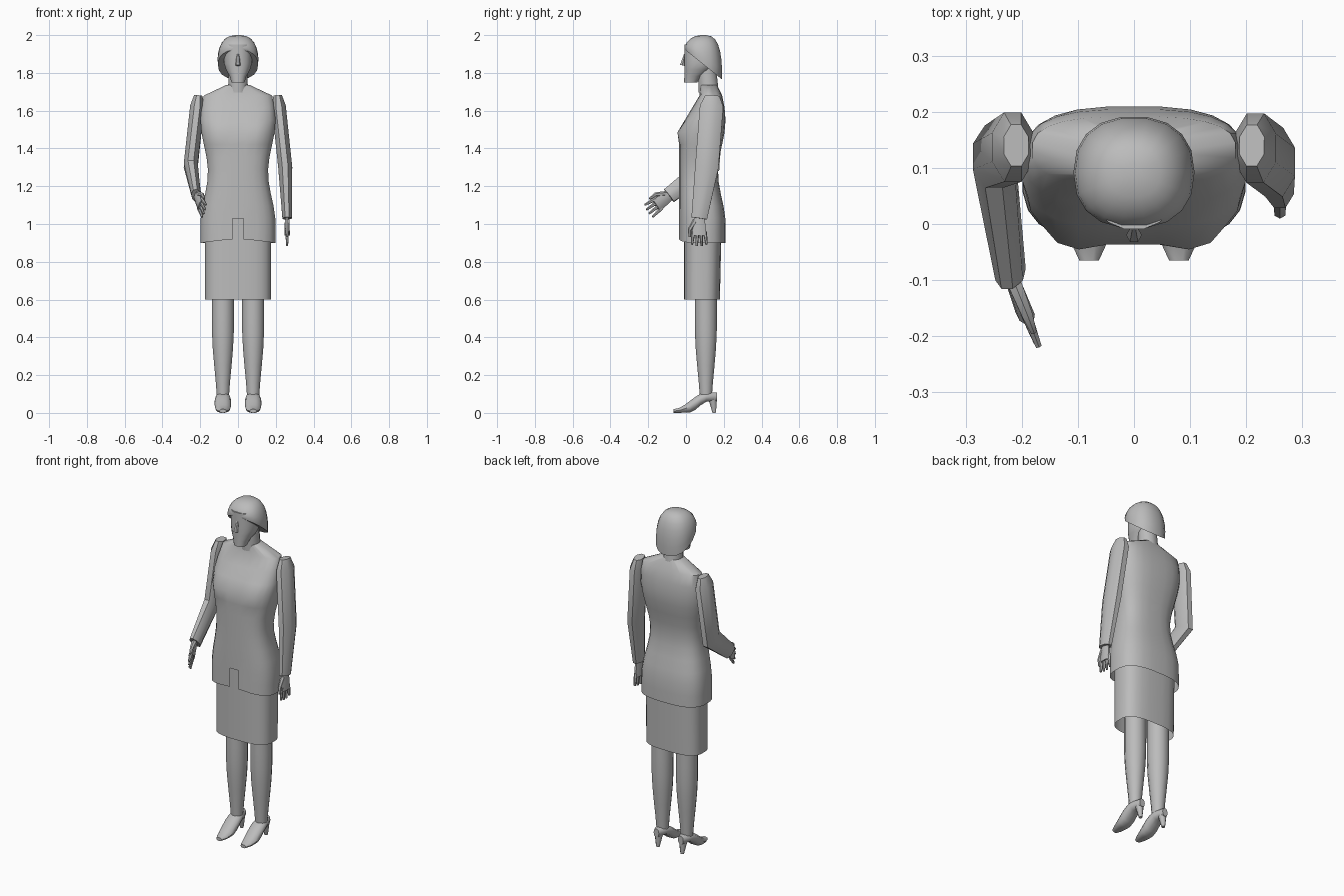
import bpy, bmesh, math
from mathutils import Vector

cube = bpy.data.objects.get("Cube")
if cube:
    bpy.data.objects.remove(cube)

grey = bpy.data.materials.new("plain grey")
grey.use_nodes = True
grey.diffuse_color = (0.5, 0.5, 0.5, 1)
grey.node_tree.nodes["Principled BSDF"].inputs["Base Color"].default_value = grey.diffuse_color


def smooth(value):
    """Ease from zero to one."""
    value = min(max(value, 0), 1)
    return value * value * (3 - 2 * value)


def ring(centre, across, along, sides, power):
    """Rounded outline spanned by two half axes."""
    def bend(value):
        return math.copysign(abs(value) ** (2 / power), value)
    outline = []
    for step in range(sides):
        turn = (step + 0.5) / sides * math.tau - math.pi / 2
        outline.append(centre + across * bend(math.cos(turn)) + along * bend(math.sin(turn)))
    return outline


def level_ring(height, width, front, back, slope=0, sides=16, power=2.3):
    """Body outline at a height, optionally tilted from front to back."""
    depth = (back - front) / 2
    centre = Vector((0, front + depth, height))
    return ring(centre, Vector((width, 0, 0)), Vector((0, depth, slope * depth)), sides, power)


def skin(name, rings, bottom=True, edit=None):
    """Bridge the rings into one object with smooth shading."""
    bm = bmesh.new()
    rows = [[bm.verts.new(point) for point in outline] for outline in rings]
    for lower, upper in zip(rows, rows[1:]):
        for i in range(len(lower)):
            bm.faces.new((lower[i - 1], lower[i], upper[i], upper[i - 1]))
    if bottom:
        bm.faces.new(rows[0][::-1])
    bm.faces.new(rows[-1])
    bmesh.ops.recalc_face_normals(bm, faces=bm.faces)
    if edit:
        edit(bm)
    mesh = bpy.data.meshes.new(name)
    bm.to_mesh(mesh)
    bm.free()
    mesh.materials.append(grey)
    part = bpy.data.objects.new(name, mesh)
    bpy.context.collection.objects.link(part)
    bpy.ops.object.select_all(action='DESELECT')
    part.select_set(True)
    bpy.context.view_layer.objects.active = part
    bpy.ops.object.shade_smooth_by_angle(angle=math.radians(45))


def tube(name, points, sizes, side, flat=1, sides=8):
    """Tapered limb through points; flat is its thickness against its size."""
    points = [Vector(point) for point in points]
    rings = []
    for i, point in enumerate(points):
        before, after = points[max(i - 1, 0)], points[min(i + 1, len(points) - 1)]
        heading = (after - before).normalized()
        across = Vector(side)
        across = (across - heading * across.dot(heading)).normalized()
        rings.append(ring(point, across * sizes[i], heading.cross(across) * sizes[i] * flat, sides, 2))
    skin(name, rings)


# Jacket: hips and chest swell around the waist, the chest slopes to the neck
def jacket_ring(height):
    swell = 0.02 * math.cos((max(height, 1) - 1) / 0.55 * math.tau)
    front = max(height - 1.5, 0) * 0.6 - 0.037
    return level_ring(height, 0.18 + swell, front, 0.19 + swell, sides=24, power=2.8)


def tailor(bm):
    """Shape the bust, lift the front hem and open the split."""
    for vert in bm.verts:
        x, y, z = abs(vert.co.x), vert.co.y, vert.co.z
        if y < 0 and 0.05 < x < 0.15 and 1.45 < z < 1.5:
            vert.co.y -= 0.015
        if y < 0 and z < 1.04:
            if x < 0.05:
                vert.co.x *= 0.6
            if z < 0.95:
                vert.co.z += 0.025 * (1 - x / 0.2)
    split = []
    for face in bm.faces:
        spot = face.calc_center_median()
        if abs(spot.x) < 0.01 and spot.y < 0 and spot.z < 1.03:
            split.append(face)
    bmesh.ops.delete(bm, geom=split, context='FACES')


collar = level_ring(1.735, 0.065, 0.075, 0.165, sides=24)
skin("jacket", [jacket_ring(0.9 + 0.065 * i) for i in range(13)] + [collar], bottom=False, edit=tailor)

# Skirt, open at the hem
skin("skirt", [level_ring(height, 0.175, -0.012, back, sides=24, power=3)
               for height, back in ((0.6, 0.18), (1.05, 0.19))], bottom=False)


# Legs with full calves, and pointed shoes on thin heels
def leg(label, x):
    heights = [0.07 + 0.09 * i for i in range(8)]
    tube(label + "_leg", [(x, 0.105, height) for height in heights],
         [0.03 + 0.03 * smooth(height / 0.45) for height in heights], (1, 0, 0), sides=12)
    outlines = []
    for i in range(9):
        t = i / 8
        sole = 0.06 * smooth((t - 0.35) / 0.45)
        top = 0.02 + 0.09 * smooth(t / 0.75)
        width = 0.044 * math.sqrt(math.sin(math.pi * (0.05 + 0.9 * t)))
        centre = Vector((x, 0.23 * t - 0.065, (sole + top) / 2))
        outlines.append(ring(centre, Vector((width, 0, 0)), Vector((0, 0, (top - sole) / 2)), 10, 2.3))
    skin(label + "_shoe", outlines)
    tube(label + "_heel", [(x, 0.14, 0.08), (x, 0.15, 0)], (0.025, 0.01), (1, 0, 0))


leg("left", 0.08)
leg("right", -0.08)


# Sleeves and hands
def hand(label, wrist, heading, spread):
    heading = heading.normalized()
    spread = (spread - heading * spread.dot(heading)).normalized()

    def place(reach, offset):
        return wrist + heading * reach + spread * offset

    tube(label + "_palm", [place(-0.03, 0), place(0.03, 0), place(0.09, 0)],
         (0.025, 0.035, 0.04), spread, flat=0.4)
    for finger in range(4):
        offset = (finger - 1.5) * 0.02
        length = 0.15 - abs(offset) / 3
        tube(f"{label}_finger_{finger + 1}", [place(0.07, offset), place(length, offset * 1.3)],
             (0.011, 0.006), spread, sides=6)
    tube(label + "_thumb", [place(0.01, 0.02), place(0.06, 0.05), place(0.1, 0.05)],
         (0.014, 0.011, 0.006), spread, sides=6)


def arm(label, shoulder, elbow, cuff, heading, spread):
    shoulder, elbow, cuff = Vector(shoulder), Vector(elbow), Vector(cuff)
    tube(label + "_sleeve", [shoulder, shoulder.lerp(elbow, 0.15), elbow, cuff],
         (0.04, 0.067, 0.067, 0.045), (0, 1, 0), flat=0.6)
    hand(label + "_hand", cuff, Vector(heading), Vector(spread))


arm("left", (0.21, 0.14, 1.68), (0.25, 0.11, 1.3), (0.26, 0.07, 1.03), (0, 0, -1), (0, -1, 0))
arm("right", (-0.21, 0.14, 1.68), (-0.25, 0.12, 1.31), (-0.22, -0.09, 1.15),
    (0.3, -0.8, -0.6), (0.2, -0.4, 0.9))

# Neck, face and nose
tube("neck", [(0, 0.12, 1.7), (0, 0.11, 1.83)], (0.055, 0.05), (1, 0, 0), sides=12)
face_rings = []
for i in range(7):
    jaw = smooth(i / 3)
    face_rings.append(level_ring(1.75 + i / 30, 0.035 + 0.04 * jaw, -0.01, 0.06 + 0.1 * jaw))
skin("face", face_rings)
tube("nose", [(0, -0.005, 1.9), (0, -0.02, 1.84)], (0.006, 0.014), (1, 0, 0), sides=6)

# Bobbed hair: a dome whose hem rises towards the forehead
hair_rings = []
for i in range(8):
    t = i / 7
    lift = 1.7 * t - 0.2
    size = math.cos(lift) ** 0.7
    hair_rings.append(level_ring(1.87 + 0.13 * math.sin(lift), 0.108 * size, 0.092 - 0.1 * size,
                                 0.092 + 0.1 * size, slope=-0.8 * (1 - t) ** 2, sides=18))
skin("hair", hair_rings)
